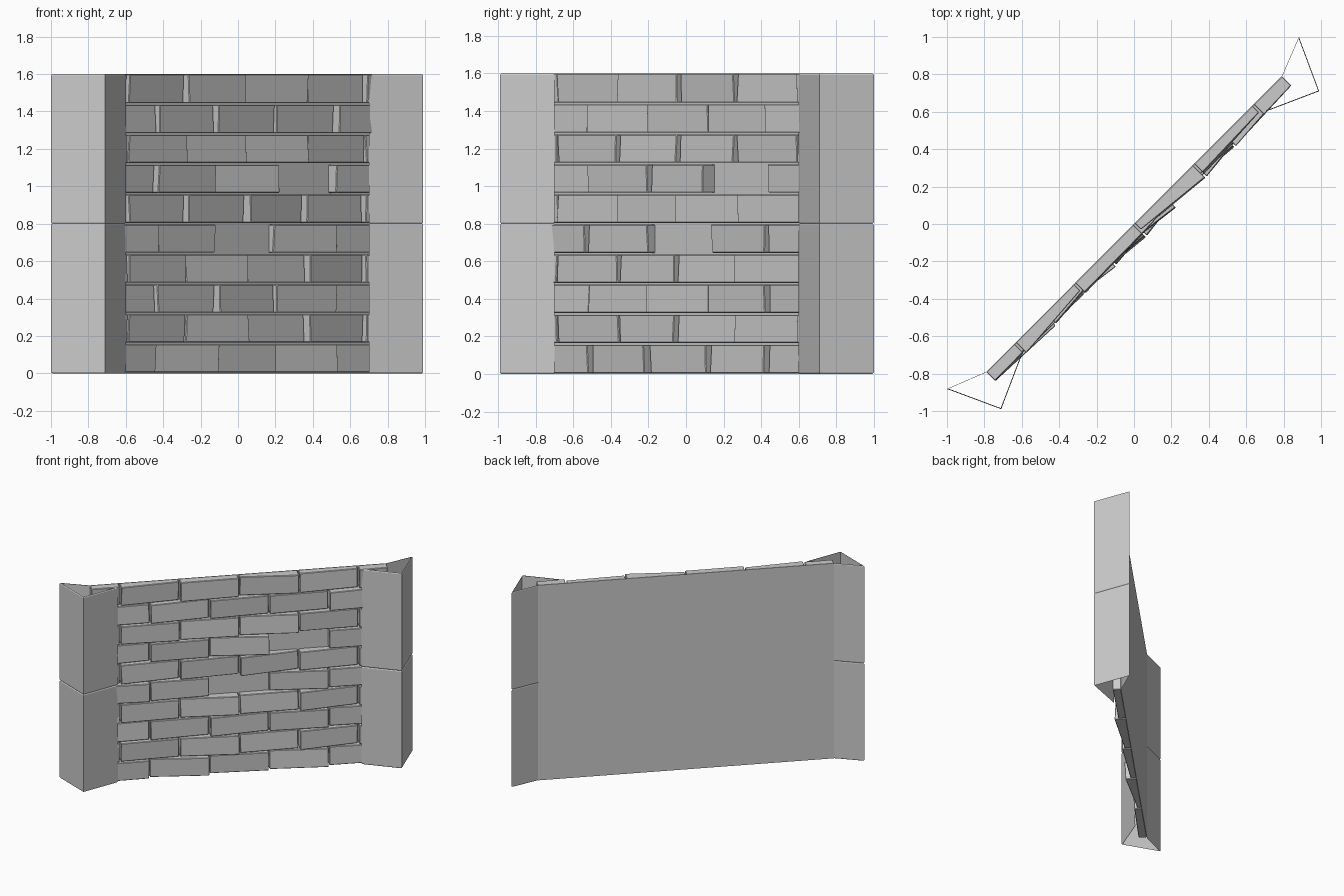
import bpy, math, random
from mathutils import Matrix

if "Cube" in bpy.data.objects:
    bpy.data.objects.remove(bpy.data.objects["Cube"])

random.seed(4)
TURN = Matrix.Rotation(math.radians(45), 4, 'Z')   # wall runs diagonally
PITCH, ROW, END = 0.45, 0.16, 1.118
GAP = 0.005


def make(name, verts, faces, bevel=0):
    me = bpy.data.meshes.new(name)
    me.from_pydata(verts, [], faces)
    me.transform(TURN)
    ob = bpy.data.objects.new(name, me)
    bpy.context.collection.objects.link(ob)
    if bevel:
        m = ob.modifiers.new("edge", 'BEVEL')
        m.width, m.segments = bevel, 1
    return ob


# flat backing sheet
make("wall_back", [(-END, 0, 0), (END, 0, 0), (END, 0, 1.6), (-END, 0, 1.6)], [(0, 3, 2, 1)])

# brick protrusion (thousandths) left and right of every joint, per row
JOINTS = [
    [(62, 34), (89, 50), (72, 45), (85, 55)],
    [(70, 70), (55, 55), (90, 65), (55, 92), (50, 70)],
    [(50, 65), (50, 85), (50, 65), (80, 50)],
    [(70, 75), (65, 50), (85, 65), (60, 95), (45, 65)],
    [(86, 65), (60, 0), (0, 40), (80, 60)],
    [(60, 75), (45, 75), (50, 92), (37, 70), (40, 65)],
    [(44, 73), (65, 40), (95, 0), (0, 65)],
    [(70, 70), (75, 55), (70, 50), (90, 70), (60, 65)],
    [(60, 80), (46, 75), (55, 65), (52, 90)],
    [(60, 75), (45, 75), (66, 45), (87, 70), (50, 75)],
]


def brick(name, u0, u1, z0, z1, d0, d1):
    t0, t1 = random.uniform(-.006, .006), random.uniform(-.006, .006)
    verts = [(u0, 0, z0), (u1, 0, z0), (u1, 0, z1), (u0, 0, z1),
             (u0, -d0 - t0, z0), (u1, -d1 - t1, z0), (u1, -d1 + t1, z1), (u0, -d0 + t0, z1)]
    faces = [(0, 3, 2, 1), (4, 5, 6, 7), (0, 1, 5, 4), (1, 2, 6, 5), (2, 3, 7, 6), (3, 0, 4, 7)]
    make(name, verts, faces, 0.004)


for r, joints in enumerate(JOINTS):
    n = len(joints)
    us = [-END - GAP] + [(i - (n - 1) / 2) * PITCH for i in range(n)] + [END + GAP]
    ds = [66] + [d for pair in joints for d in pair] + [66]
    for i in range(n + 1):
        d0, d1 = ds[2 * i] / 1000, ds[2 * i + 1] / 1000
        if d0 + d1 == 0:            # missing brick leaves a hole
            continue
        brick(f"brick_{r}_{i}", us[i] + GAP, us[i + 1] - GAP,
              r * ROW + GAP, (r + 1) * ROW - (GAP if r < 9 else 0.001), d0, d1)

# open folded corner posts, two stacked blocks each with softened rims
PROFILE = [(-0.919, -0.071), (-1.202, -0.198), (-1.331, 0.084), (-END, 0.0)]
CENTRE = (-1.15, -0.05)
for side, label in ((1, "left"), (-1, "right")):
    for k, part in enumerate(("lower", "upper")):
        z = k * 0.8
        levels = [(z, 0.96), (z + 0.007, 1), (z + 0.793, 1), (z + 0.8, 0.96)]
        verts = []
        for h, s in levels:
            for u, v in PROFILE:
                verts.append((side * (CENTRE[0] + (u - CENTRE[0]) * s),
                              CENTRE[1] + (v - CENTRE[1]) * s, h))
        faces = []
        for j in range(3):
            for i in range(3):
                a = j * 4 + i
                f = (a, a + 4, a + 5, a + 1)
                faces.append(f if side > 0 else f[::-1])
        make(f"post_{label}_{part}", verts, faces)
